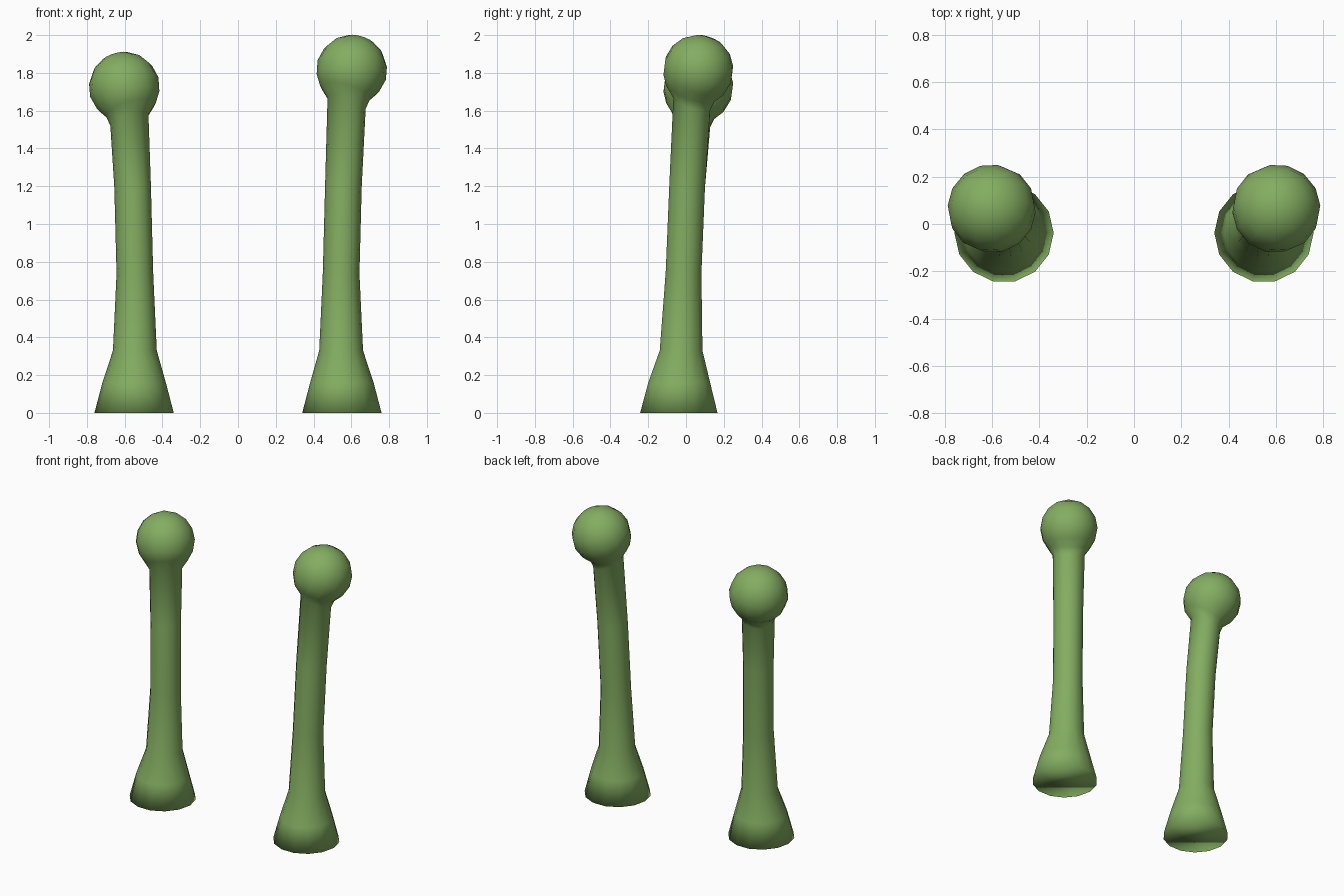
import bpy, bmesh, math
from mathutils import Vector

if "Cube" in bpy.data.objects:
    bpy.data.objects.remove(bpy.data.objects["Cube"])

SIDES = 14
green = bpy.data.materials.new("stalk_green")
green.diffuse_color = (0.23, 0.42, 0.12, 1)
green.use_nodes = True
green.node_tree.nodes["Principled BSDF"].inputs["Base Color"].default_value = green.diffuse_color


def stalk(name, side, drop):
    """Bent stalk with flared foot and round tip, lofted from tilted rings."""
    tip_axis = Vector((0.30, 0.35, 1)).normalized()
    tip = Vector((0.602, 0.065, 1.815 - drop))
    up = Vector((0, 0, 1))
    # foot and shaft: centre, radius, axis
    rings = [
        (Vector((0.55, -0.038, 0)), 0.21, up),
        (Vector((0.55, -0.036, 0.16)), 0.168, up),
        (Vector((0.546, -0.026, 0.33)), 0.116, up),
        (Vector((0.546, -0.013, 0.74)), 0.097, Vector((0.02, 0.04, 1))),
        (Vector((0.558, 0.006, 1.20)), 0.097, Vector((0.04, 0.06, 1))),
        (Vector((0.575, 0.031, 1.64 - drop)), 0.105, tip_axis),
    ]
    # ball tip
    for h, r in ((-0.13, 0.138), (-0.075, 0.172), (0, 0.188), (0.07, 0.174),
                 (0.13, 0.135), (0.17, 0.078)):
        rings.append((tip + tip_axis * h, r, tip_axis))

    bm = bmesh.new()
    loops = []
    for c, r, n in rings:
        q = up.rotation_difference(n)
        loop = []
        for i in range(SIDES):
            a = 2 * math.pi * i / SIDES
            p = c + q @ Vector((r * math.cos(a), r * math.sin(a), 0))
            loop.append(bm.verts.new((p.x * side, p.y, p.z)))
        loops.append(loop)
    for lo, hi in zip(loops, loops[1:]):
        for i in range(SIDES):
            j = (i + 1) % SIDES
            bm.faces.new((lo[i], lo[j], hi[j], hi[i]))
    bm.faces.new(loops[0])
    p = tip + tip_axis * 0.188
    pole = bm.verts.new((p.x * side, p.y, p.z))
    for i in range(SIDES):
        bm.faces.new((loops[-1][i], loops[-1][(i + 1) % SIDES], pole))
    bmesh.ops.recalc_face_normals(bm, faces=bm.faces)
    for f in bm.faces:
        f.smooth = True
    me = bpy.data.meshes.new(name)
    bm.to_mesh(me)
    bm.free()
    me.materials.append(green)
    bpy.context.collection.objects.link(bpy.data.objects.new(name, me))


stalk("right_stalk", 1, 0.0)
stalk("left_stalk", -1, 0.09)
